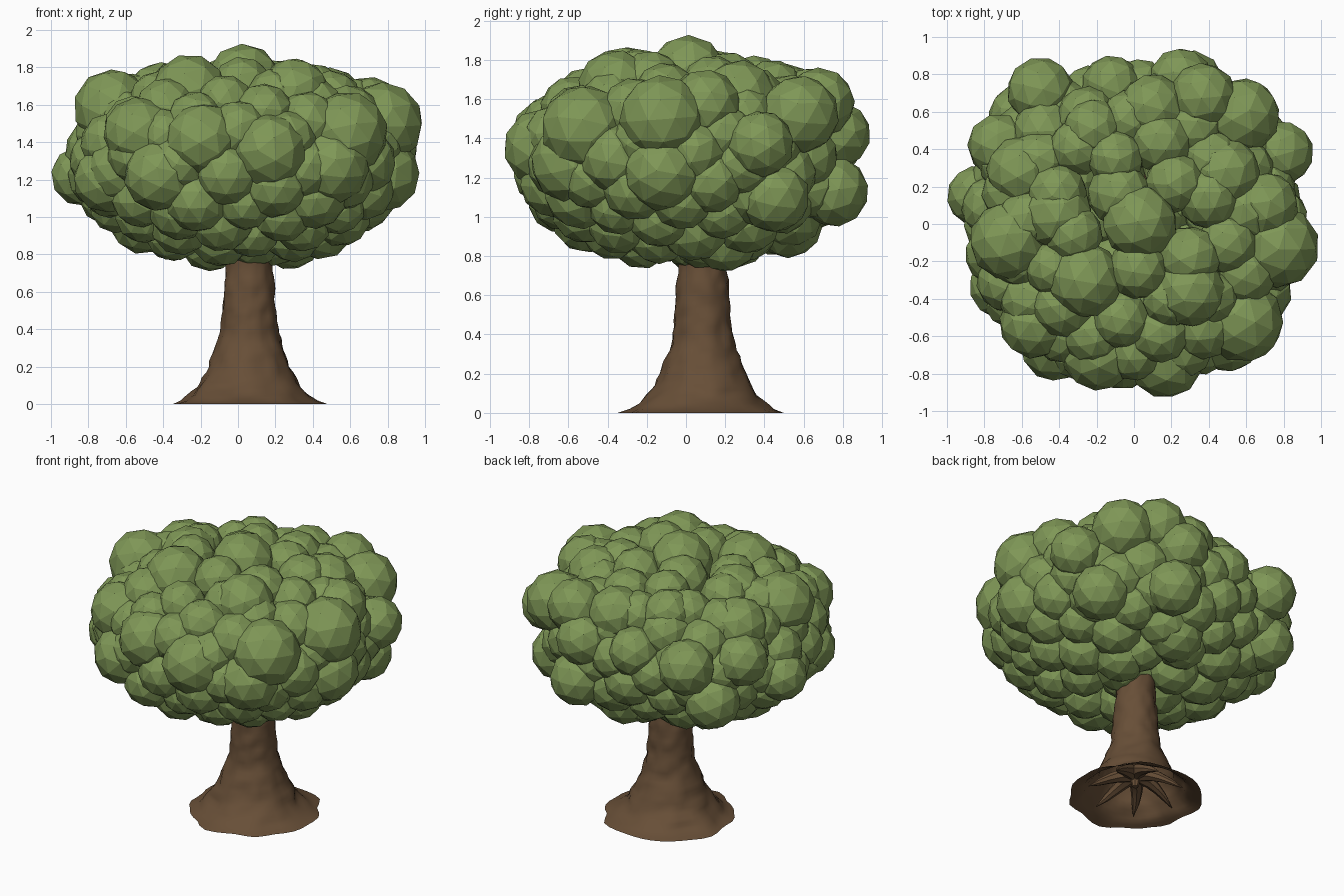
import bpy, bmesh, math, random
from mathutils import Vector, Matrix, Euler, noise

if "Cube" in bpy.data.objects:
    bpy.data.objects.remove(bpy.data.objects["Cube"])

random.seed(7)


def material(name, rgb):
    m = bpy.data.materials.new(name)
    m.diffuse_color = (*rgb, 1)
    m.use_nodes = True
    m.node_tree.nodes["Principled BSDF"].inputs["Base Color"].default_value = m.diffuse_color
    return m


GREEN = material("leaf green", (0.212, 0.310, 0.094))
BROWN = material("bark brown", (0.136, 0.077, 0.038))


def finish(bm, name, mat, smooth=False):
    me = bpy.data.meshes.new(name)
    bm.to_mesh(me)
    bm.free()
    me.materials.append(mat)
    ob = bpy.data.objects.new(name, me)
    bpy.context.collection.objects.link(ob)
    if smooth:
        bpy.ops.object.select_all(action='DESELECT')
        ob.select_set(True)
        bpy.context.view_layer.objects.active = ob
        bpy.ops.object.shade_smooth_by_angle(angle=math.radians(40))
    return ob


def skin(bm, rings, n):
    """Bridge successive closed rings of n vertices."""
    rows = [[bm.verts.new(p) for p in ring] for ring in rings]
    for a, b in zip(rows, rows[1:]):
        for i in range(n):
            j = (i + 1) % n
            bm.faces.new((a[i], a[j], b[j], b[i]))
    return rows


# Foliage: main leaf balls (x, y, z, radius)
BALLS = [
    (.03, .01, 1.725, .2), (-.08, .16, 1.68, .17), (-.41, .05, 1.64, .19),
    (-.26, -.30, 1.67, .2), (.30, -.36, 1.66, .19), (.49, .27, 1.61, .19),
    (-.22, .51, 1.62, .16), (.10, .62, 1.58, .18), (.37, .68, 1.58, .18),
    (.22, .22, 1.68, .16), (-.67, -.09, 1.58, .21), (.77, -.12, 1.50, .22),
    (.58, -.52, 1.45, .22), (.17, -.73, 1.35, .2), (-.19, -.69, 1.41, .2),
    (-.53, -.53, 1.45, .19), (.70, .10, 1.57, .18), (.58, .58, 1.52, .2),
    (.79, .38, 1.37, .17), (.25, .77, 1.42, .17), (-.12, .74, 1.42, .16),
    (-.50, .71, 1.40, .18), (-.60, .28, 1.55, .19), (-.84, .15, 1.22, .16),
    (-.72, .42, 1.40, .17), (-.42, -.65, 1.22, .19), (-.70, -.33, 1.20, .18),
    (.50, -.59, 1.27, .2), (.77, -.12, 1.23, .2), (-.22, -.64, 1.09, .17),
    (.30, .75, 1.13, .18), (-.60, .57, 1.14, .18), (.65, .45, 1.10, .18),
    (.10, .52, .97, .18), (-.15, .05, .88, .17), (.28, .20, .89, .17),
]

# Filler balls spread evenly over the crown so that the balls merge into a hull
fill = []
N = 120
for i in range(N):
    h = 1 - 2 * (i + .5) / N
    s, a = math.sqrt(1 - h * h) ** .88, i * 2.39996
    p = Vector((.765 * s * math.cos(a), .73 * s * math.sin(a), 1.30 + .415 * h))
    if all((p - Vector(b[:3])).length > .5 * b[3] for b in BALLS):
        fill.append((*p, random.uniform(.15, .18)))

bm = bmesh.new()
for x, y, z, r in BALLS + fill:
    turn = Euler([random.uniform(0, 6.28) for _ in range(3)]).to_matrix().to_4x4()
    bmesh.ops.create_icosphere(bm, subdivisions=2, radius=r * 1.01,
                               matrix=Matrix.Translation((x, y, z)) @ turn)
# Ball around the trunk top
bmesh.ops.create_icosphere(bm, subdivisions=2, radius=.2,
                           matrix=Matrix.Translation((.08, .04, .93)))
finish(bm, "foliage", GREEN)

# Trunk: flared, lumpy, open underneath (z, radius)
PROFILE = [(0, .415), (.02, .36), (.05, .318), (.09, .28), (.14, .247), (.20, .22),
           (.26, .195), (.32, .172), (.38, .155), (.44, .147), (.50, .143), (.56, .138),
           (.62, .135), (.68, .128), (.75, .122), (.85, .12), (1.0, .10)]
dense = []
for (z0, r0), (z1, r1) in zip(PROFILE, PROFILE[1:]):
    dense += [(z0, r0), ((z0 + z1) / 2, (r0 + r1) / 2)]
CX, CY, SIDES = .06, .085, 40
rings = []
for z, r in dense:
    ring = []
    flare = max(0, 1 - z / .2)
    for k in range(SIDES):
        a = 2 * math.pi * k / SIDES
        n = noise.noise(Vector((2.6 * math.cos(a), 2.6 * math.sin(a), z * 17)))
        rr = r * (1 + .09 * n + .02 * flare * math.sin(7 * a + 1))
        ring.append((CX + rr * math.cos(a), CY + rr * math.sin(a), z))
    rings.append(ring)
bm = bmesh.new()
skin(bm, rings, SIDES)
finish(bm, "trunk", BROWN, True)

# Roots: curved tapering claws inside the hollow base
bm = bmesh.new()
for k in range(7):
    a = 2 * math.pi * k / 7 + .3
    out, side = Vector((math.cos(a), math.sin(a), 0)), Vector((-math.sin(a), math.cos(a), 0))
    rings = []
    for t in (0, .25, .5, .75, 1):
        c = Vector((CX, CY, .16 - .13 * t ** 1.5)) + out * (.03 + .27 * t) + side * .05 * t * t
        r = .05 * (1 - t) ** .6 + .002
        rings.append([c + r * (side * math.cos(b) + Vector((0, 0, 1)) * math.sin(b))
                      for b in [2 * math.pi * j / 8 for j in range(8)]])
    rows = skin(bm, rings, 8)
    bm.faces.new(rows[0])
    bm.faces.new(rows[-1])
bmesh.ops.create_cone(bm, segments=8, radius1=.02, radius2=.05, depth=.12, cap_ends=True,
                      matrix=Matrix.Translation((CX, CY, .13)))
bmesh.ops.recalc_face_normals(bm, faces=bm.faces)
finish(bm, "roots", BROWN, True)
